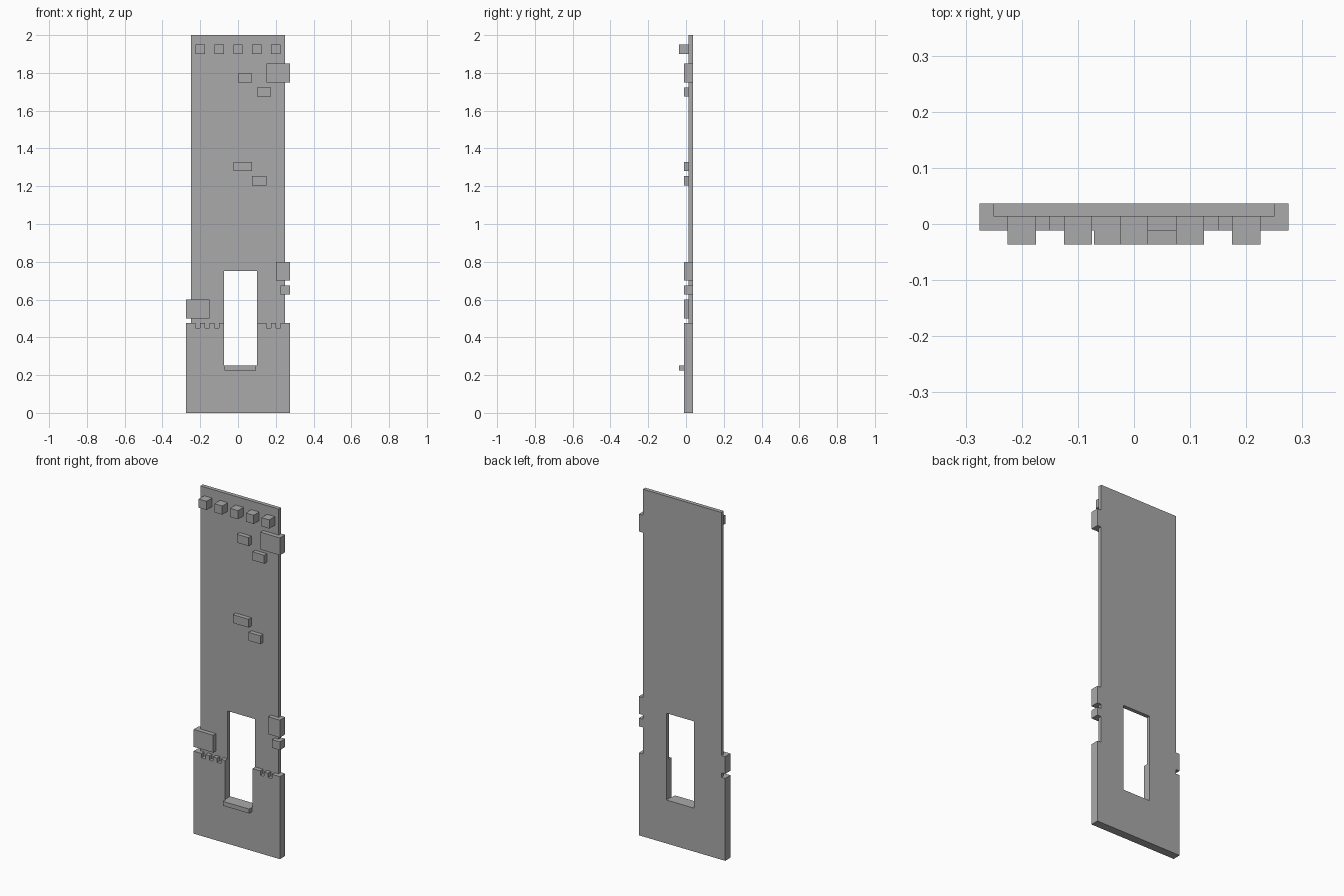
import bpy
import bmesh
from mathutils import Vector

cube = bpy.data.objects.get("Cube")
if cube:
    bpy.data.objects.remove(cube, do_unlink=True)

# One plain stone colour
stone = bpy.data.materials.new("stone grey")
stone.use_nodes = True
COLOUR = (0.4, 0.4, 0.4, 1)
stone.diffuse_color = COLOUR
stone.node_tree.nodes["Principled BSDF"].inputs["Base Color"].default_value = COLOUR

# Depth layers, front to back
TRIM, FACE, WALL, BACK = -0.03625, -0.01125, 0.01375, 0.03625
HALF_WALL, HALF_BASE = 0.25, 0.275
DOOR_L, DOOR_R, DOOR_Z, DOOR_TOP = -0.075, 0.1, 0.25, 0.75
BASE_TOP, NOTCH_Z = 0.475, 0.45


def prism(name, profile, sweep):
    """Sweep a closed outline of 3D points along a vector."""
    bm = bmesh.new()
    face = bm.faces.new([bm.verts.new(p) for p in profile])
    swept = bmesh.ops.extrude_face_region(bm, geom=[face], use_keep_orig=True)
    verts = [g for g in swept["geom"] if isinstance(g, bmesh.types.BMVert)]
    bmesh.ops.translate(bm, verts=verts, vec=Vector(sweep))
    bmesh.ops.recalc_face_normals(bm, faces=bm.faces)
    mesh = bpy.data.meshes.new(name)
    bm.to_mesh(mesh)
    bm.free()
    mesh.materials.append(stone)
    obj = bpy.data.objects.new(name, mesh)
    bpy.context.collection.objects.link(obj)
    return obj


def panel(name, outline, y0, y1):
    """Front outline (x, z) given depth from y0 to y1."""
    return prism(name, [(x, y0, z) for x, z in outline], (0, y1 - y0, 0))


def block(name, x0, x1, z0, z1, y0=FACE, y1=WALL):
    return panel(name, [(x0, z0), (x1, z0), (x1, z1), (x0, z1)], y0, y1)


def corner_stone(name, side, inner, z0, z1):
    """L-shaped stone that wraps round the wall edge."""
    plan = [(inner, FACE), (HALF_BASE, FACE), (HALF_BASE, BACK),
            (HALF_WALL, BACK), (HALF_WALL, WALL), (inner, WALL)]
    prism(name, [(side * x, y, z0) for x, y in plan], (0, 0, z1 - z0))


def crenels(notches):
    """Top edge points dipping into each notch, left to right."""
    pts = []
    for x in notches:
        pts += [(x, BASE_TOP), (x, NOTCH_Z),
                (x + 0.025, NOTCH_Z), (x + 0.025, BASE_TOP)]
    return pts


# Upper wall with the top of the doorway
panel("upper_wall", [
    (-HALF_WALL, BASE_TOP), (-HALF_WALL, 2), (HALF_WALL, 2), (HALF_WALL, BASE_TOP),
    (DOOR_R, BASE_TOP), (DOOR_R, DOOR_TOP), (DOOR_L, DOOR_TOP), (DOOR_L, BASE_TOP),
], WALL, BACK)

# Base: plain rear layer and broken-edged front layer
foot = [(HALF_BASE, BASE_TOP), (HALF_BASE, 0), (-HALF_BASE, 0), (-HALF_BASE, BASE_TOP)]
door = [(DOOR_L, BASE_TOP), (DOOR_L, DOOR_Z), (DOOR_R, DOOR_Z), (DOOR_R, BASE_TOP)]
panel("base_rear", foot + door, WALL, BACK)
panel("base_front", foot + crenels([-0.225, -0.175, -0.125]) + door
      + crenels([0.15, 0.2]), FACE, WALL)

# Door sill
block("door_sill", DOOR_L + 0.004, DOOR_R - 0.004, 0.225, DOOR_Z, TRIM, FACE)

# Row of blocks below the top edge
for i in range(5):
    x = (i - 2) * 0.1
    block(f"top_block_{i + 1}", x - 0.025, x + 0.025, 1.9, 1.95, TRIM, WALL)

# Scattered raised bricks
bricks = [(0, 0.075, 1.75), (0.1, 0.175, 1.675),
          (-0.025, 0.075, 1.28), (0.075, 0.15, 1.205)]
for i, (x0, x1, z) in enumerate(bricks):
    block(f"raised_brick_{i + 1}", x0, x1, z, z + 0.048)

# Corner stones
corner_stone("upper_left_corner_stone", 1, 0.15, 1.75, 1.85)
corner_stone("middle_left_corner_stone", 1, 0.2, 0.7, 0.8)
corner_stone("small_left_corner_stone", 1, 0.225, 0.628, 0.675)
corner_stone("lower_right_corner_stone", -1, 0.15, 0.5, 0.6)
